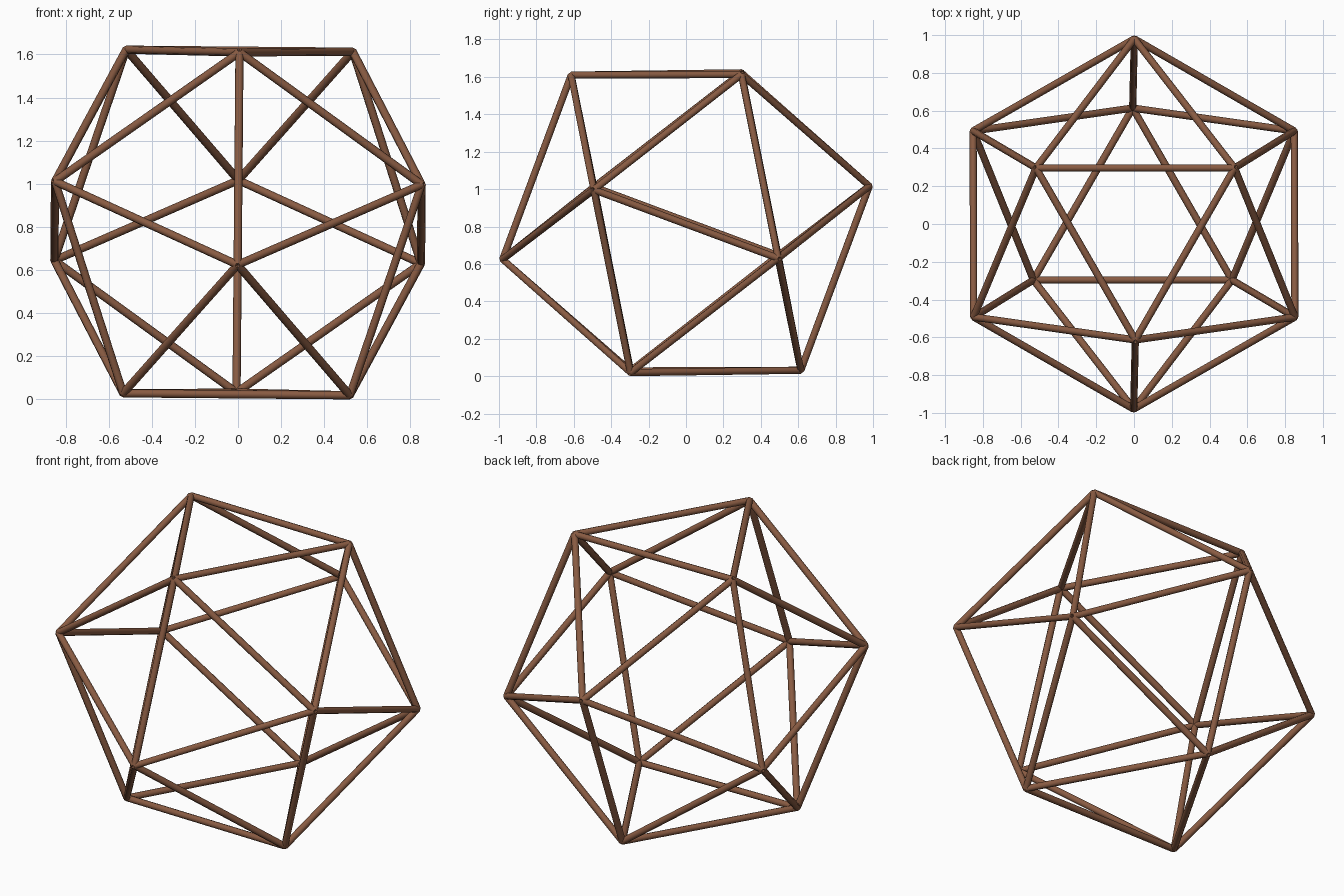
import bpy, bmesh, math
from mathutils import Vector, Matrix

if "Cube" in bpy.data.objects:
    bpy.data.objects.remove(bpy.data.objects["Cube"])

EDGE = 1.051          # strut length
RADIUS = 0.019        # strut thickness / 2
SIDES = 8
PHI = (1 + 5 ** 0.5) / 2

# Corners: four stacked triangles of an icosahedron resting on a face
r_small = EDGE / math.sqrt(3)
r_big = r_small * PHI
h_outer = EDGE * PHI ** 2 / (2 * math.sqrt(3))
h_inner = h_outer / PHI ** 3
corners = []
for radius, z, start in ((r_small, h_outer, -90), (r_big, h_inner, 90),
                         (r_big, -h_inner, -90), (r_small, -h_outer, 90)):
    for k in range(3):
        a = math.radians(start + 120 * k)
        corners.append(Vector((radius * math.cos(a), radius * math.sin(a), z)))

# The frame leans by about half a degree
lean = Matrix.Rotation(math.radians(0.5), 3, 'Y') @ Matrix.Rotation(math.radians(0.5), 3, 'X')
corners = [lean @ c for c in corners]

# Struts: one round bar along each edge
bm = bmesh.new()
for i, a in enumerate(corners):
    for b in corners[i + 1:]:
        d = b - a
        if d.length < EDGE * 1.1:
            place = Matrix.Translation((a + b) / 2) @ d.to_track_quat('Z', 'Y').to_matrix().to_4x4()
            bmesh.ops.create_cone(bm, cap_ends=True, segments=SIDES, radius1=RADIUS,
                                  radius2=RADIUS, depth=d.length, matrix=place)

# Stand the frame on the floor
low = min(v.co.z for v in bm.verts)
bmesh.ops.translate(bm, verts=bm.verts, vec=(0, 0, -low))

mesh = bpy.data.meshes.new("strut_frame")
bm.to_mesh(mesh)
bm.free()
frame = bpy.data.objects.new("strut_frame", mesh)
bpy.context.collection.objects.link(frame)

brown = bpy.data.materials.new("brown")
brown.diffuse_color = (0.25, 0.105, 0.055, 1)
brown.use_nodes = True
brown.node_tree.nodes["Principled BSDF"].inputs["Base Color"].default_value = brown.diffuse_color
mesh.materials.append(brown)

bpy.context.view_layer.objects.active = frame
frame.select_set(True)
bpy.ops.object.shade_smooth_by_angle(angle=math.radians(50))
